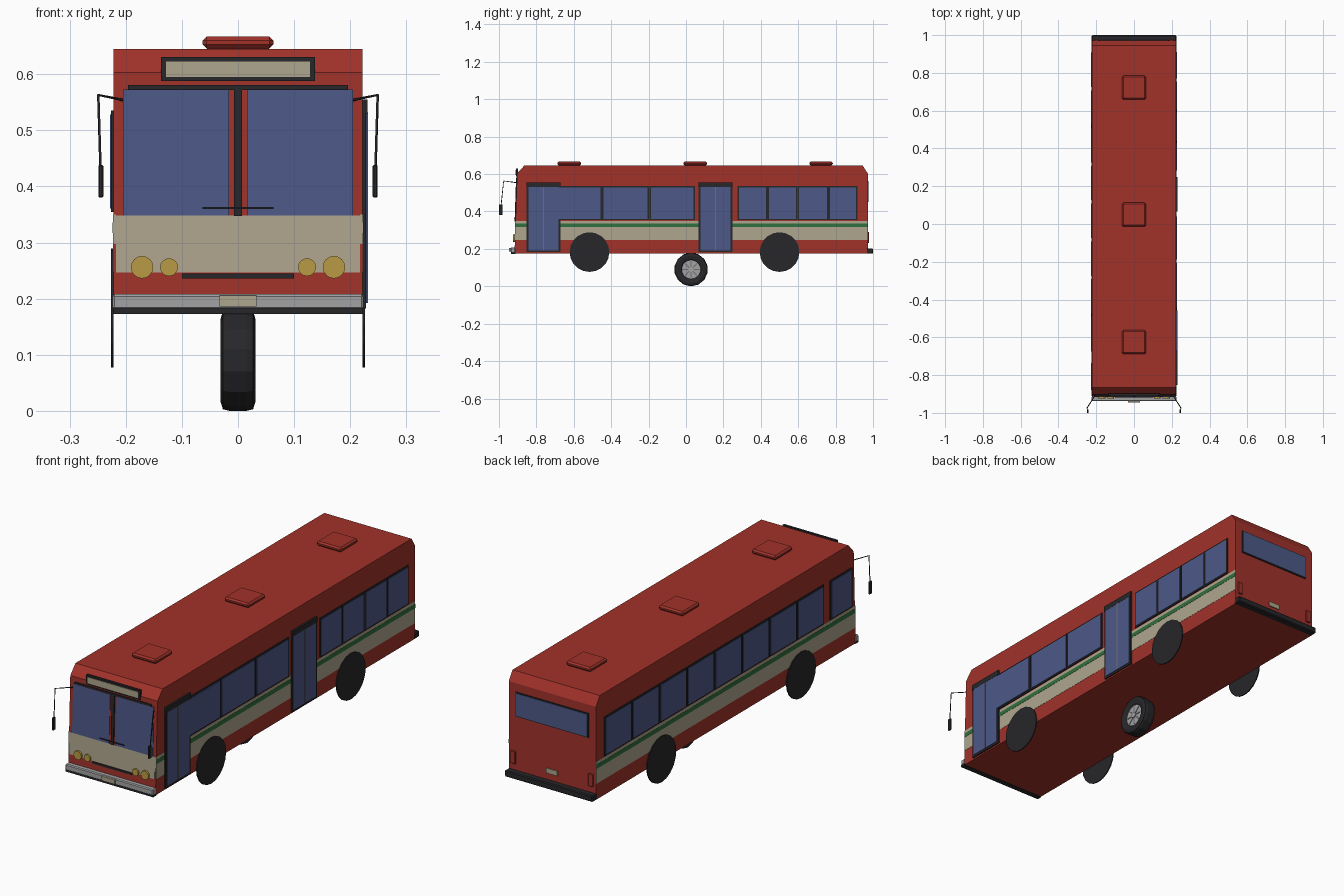
import bpy, bmesh, math
from mathutils import Matrix

if "Cube" in bpy.data.objects:
    bpy.data.objects.remove(bpy.data.objects["Cube"])


def material(name, rgb):
    m = bpy.data.materials.new(name)
    m.diffuse_color = (*rgb, 1)
    m.use_nodes = True
    m.node_tree.nodes["Principled BSDF"].inputs["Base Color"].default_value = m.diffuse_color
    return m


RED = material("red_paint", (0.36, 0.032, 0.023))
GLASS = material("blue_glass", (0.075, 0.1, 0.25))
CREAM = material("cream", (0.43, 0.38, 0.27))
GREEN = material("green", (0.03, 0.16, 0.045))
BLACK = material("black", (0.02, 0.02, 0.023))
YELLOW = material("yellow", (0.48, 0.33, 0.06))
STEEL = material("steel", (0.36, 0.36, 0.37))
GREY = material("grey", (0.16, 0.16, 0.17))

W = 0.222            # half width of body
Z0 = 0.175           # underside of body
SLOPE = 0.033        # windscreen lean


def finish(name, bm, mat):
    bmesh.ops.recalc_face_normals(bm, faces=bm.faces)
    me = bpy.data.meshes.new(name)
    bm.to_mesh(me)
    bm.free()
    ob = bpy.data.objects.new(name, me)
    bpy.context.collection.objects.link(ob)
    me.materials.append(mat)
    return ob


def box(name, x, y, z, mat, bevel=0, slope=0):
    bm = bmesh.new()
    bmesh.ops.create_cube(bm, size=1)
    for v in bm.verts:
        v.co = [(a + b) / 2 + c * (b - a) for (a, b), c in zip((x, y, z), v.co)]
        v.co.y += slope * (v.co.z - Z0)
    if bevel:
        bmesh.ops.bevel(bm, geom=bm.edges[:], offset=bevel, segments=1, affect='EDGES')
    return finish(name, bm, mat)


def front(name, x, z, mat, out=0.003):
    """Flat panel lying on the leaning front face."""
    return box(name, x, (-0.917 - out, -0.91), z, mat, slope=SLOPE)


def disc(name, loc, r, depth, mat, axis, sides):
    bm = bmesh.new()
    bmesh.ops.create_cone(bm, cap_ends=True, segments=sides, radius1=r, radius2=r, depth=depth)
    rot = Matrix.Rotation(math.pi / 2, 4, axis)
    bmesh.ops.transform(bm, matrix=Matrix.Translation(loc) @ rot, verts=bm.verts)
    return finish(name, bm, mat)


def side_panel(name, s, y, z, mat, out):
    return box(name, sorted((s * (W - 0.005), s * (W + out))), y, z, mat)


def window(name, s, y, z, out=0.004, rim=0.007):
    side_panel(name + "_frame", s, (y[0] - rim, y[1] + rim), (z[0] - rim, z[1] + rim), BLACK, out)
    side_panel(name + "_glass", s, y, z, GLASS, out + 0.002)


# Body: side profile extruded across the width
profile = [(-0.917, Z0), (-0.903, 0.603), (-0.865, 0.645), (0.945, 0.645), (0.972, 0.603), (0.972, Z0)]
bm = bmesh.new()
face = bm.faces.new([bm.verts.new((-W, y, z)) for y, z in profile])
ext = bmesh.ops.extrude_face_region(bm, geom=[face])
bmesh.ops.translate(bm, vec=(2 * W, 0, 0), verts=[g for g in ext["geom"] if isinstance(g, bmesh.types.BMVert)])
finish("body", bm, RED)

# Side stripes and wheel discs
for s, tag in ((1, "right"), (-1, "left")):
    side_panel(f"cream_band_{tag}", s, (-0.913, 0.97), (0.248, 0.35), CREAM, 0.001)
    side_panel(f"green_stripe_{tag}", s, (-0.911, 0.97), (0.317, 0.336), GREEN, 0.002)
    for y, end in ((-0.516, "front"), (0.5, "rear")):
        disc(f"wheel_disc_{end}_{tag}", (s * 0.224, y, 0.183), 0.106, 0.005, BLACK, 'Y', 20)

# Right side windows
right = [(-0.441, -0.206), (-0.188, 0.04), (0.283, 0.428), (0.443, 0.589), (0.605, 0.755), (0.77, 0.91)]
for i, y in enumerate(right):
    window(f"right_window_{i}", 1, y, (0.361, 0.528))

# Doors, with the first window overlapping the front door
for y0, tag in ((-0.853, "front"), (0.067, "middle")):
    window(f"{tag}_door", 1, (y0 + 0.01, y0 + 0.172), (0.192, 0.532), out=0.006, rim=0.01)
    side_panel(f"{tag}_door_header", 1, (y0, y0 + 0.182), (0.53, 0.555), BLACK, 0.0085)
    side_panel(f"{tag}_door_split", 1, (y0 + 0.088, y0 + 0.094), (0.192, 0.532), GREY, 0.0095)
window("right_first_window", 1, (-0.664, -0.457), (0.361, 0.528))
side_panel("right_first_window_overlap", 1, (-0.69, -0.457), (0.361, 0.528), GLASS, 0.0088)

# Left side windows and driver window
for i in range(8):
    y1 = 0.908 - 0.2 * i
    window(f"left_window_{i}", -1, (y1 - 0.182, y1), (0.361, 0.528))
window("driver_window", -1, (-0.88, -0.735), (0.361, 0.528))

# Front face: cream panel, windscreen, pillar, sign, grille
front("front_cream_panel", (-0.217, 0.217), (0.247, 0.348), CREAM, 0.002)
for s, tag in ((1, "right"), (-1, "left")):
    front(f"windscreen_{tag}", sorted((s * 0.016, s * 0.205)), (0.348, 0.573), GLASS)
front("windscreen_pillar", (-0.007, 0.007), (0.347, 0.575), BLACK, 0.005)
front("windscreen_header", (-0.196, 0.196), (0.572, 0.581), BLACK, 0.006)
front("wiper", (-0.063, 0.063), (0.36, 0.363), BLACK, 0.008)
front("grille_slot", (-0.1, 0.1), (0.236, 0.245), BLACK, 0.004)
box("sign_frame", (-0.137, 0.137), (-0.909, -0.898), (0.588, 0.631), BLACK)
box("sign_panel", (-0.128, 0.128), (-0.911, -0.9), (0.595, 0.623), CREAM)

# Headlights
for s, tag in ((1, "right"), (-1, "left")):
    disc(f"outer_headlight_{tag}", (s * 0.171, -0.918, 0.256), 0.02, 0.012, YELLOW, 'X', 16)
    disc(f"inner_headlight_{tag}", (s * 0.123, -0.918, 0.256), 0.016, 0.012, YELLOW, 'X', 16)

# Bumpers and plates
box("front_bumper", (-0.224, 0.224), (-0.938, -0.912), (0.18, 0.208), STEEL, 0.004)
box("front_bumper_strip", (-0.223, 0.223), (-0.936, -0.912), (0.173, 0.183), BLACK)
box("front_plate", (-0.033, 0.033), (-0.946, -0.93), (0.186, 0.206), CREAM)
box("rear_bumper", (-0.224, 0.224), (0.965, 1.0), (0.174, 0.203), BLACK, 0.004)
box("rear_plate", (-0.028, 0.028), (0.965, 0.977), (0.234, 0.256), CREAM)

# Rear window and tail lights
box("rear_window_frame", (-0.186, 0.186), (0.965, 0.975), (0.451, 0.564), BLACK)
box("rear_window", (-0.181, 0.181), (0.965, 0.977), (0.456, 0.559), GLASS)
for s, tag in ((1, "right"), (-1, "left")):
    box(f"tail_light_{tag}", sorted((s * 0.186, s * 0.21)), (0.965, 0.979), (0.232, 0.29), RED, 0.002)

# Roof hatches
for i, y in enumerate((-0.625, 0.05, 0.722)):
    box(f"roof_hatch_{i}", (-0.063, 0.063), (y - 0.063, y + 0.063), (0.646, 0.667), RED, 0.007)
    box(f"roof_hatch_base_{i}", (-0.055, 0.055), (y - 0.055, y + 0.055), (0.64, 0.65), RED)

# Mirrors on bent arms
for s, tag in ((1, "right"), (-1, "left")):
    cu = bpy.data.curves.new(f"mirror_arm_{tag}", 'CURVE')
    cu.dimensions = '3D'
    cu.bevel_depth = 0.0025
    cu.bevel_resolution = 0
    path = [(0.205, -0.905, 0.554), (0.249, -0.975, 0.563), (0.245, -0.989, 0.43)]
    sp = cu.splines.new('POLY')
    sp.points.add(len(path) - 1)
    for p, (x, y, z) in zip(sp.points, path):
        p.co = (s * x, y, z, 1)
    cu.materials.append(BLACK)
    bpy.context.collection.objects.link(bpy.data.objects.new(f"mirror_arm_{tag}", cu))
    box(f"mirror_{tag}", sorted((s * 0.24, s * 0.249)), (-1.0, -0.982), (0.38, 0.438), BLACK, 0.002)

# Central wheel under the floor: lathed tyre, hub and spokes
CY, CZ, SIDES = 0.027, 0.09, 14
half = [(0.021, 0.05), (0.027, 0.056), (0.031, 0.074), (0.027, 0.087), (0.015, 0.09)]
ring = half + [(-x, r) for x, r in reversed(half)]
bm = bmesh.new()
vs = [bm.verts.new((x, CY, CZ - r)) for x, r in ring]
edges = [bm.edges.new((vs[i - 1], vs[i])) for i in range(len(vs))]
bmesh.ops.spin(bm, geom=vs + edges, cent=(0, CY, CZ), axis=(1, 0, 0), angle=2 * math.pi, steps=SIDES)
bmesh.ops.remove_doubles(bm, verts=bm.verts, dist=1e-4)
finish("tyre", bm, BLACK)
disc("hub", (0, CY, CZ), 0.052, 0.044, STEEL, 'Y', SIDES)
for i in range(4):
    bm = bmesh.new()
    bmesh.ops.create_cube(bm, size=1)
    bmesh.ops.scale(bm, vec=(0.047, 0.09, 0.006), verts=bm.verts)
    bmesh.ops.transform(bm, verts=bm.verts,
                        matrix=Matrix.Translation((0, CY, CZ)) @ Matrix.Rotation(i * math.pi / 4, 4, 'X'))
    finish(f"hub_spoke_{i}", bm, GREY)
disc("hub_cap", (0, CY, CZ), 0.014, 0.052, STEEL, 'Y', 8)
